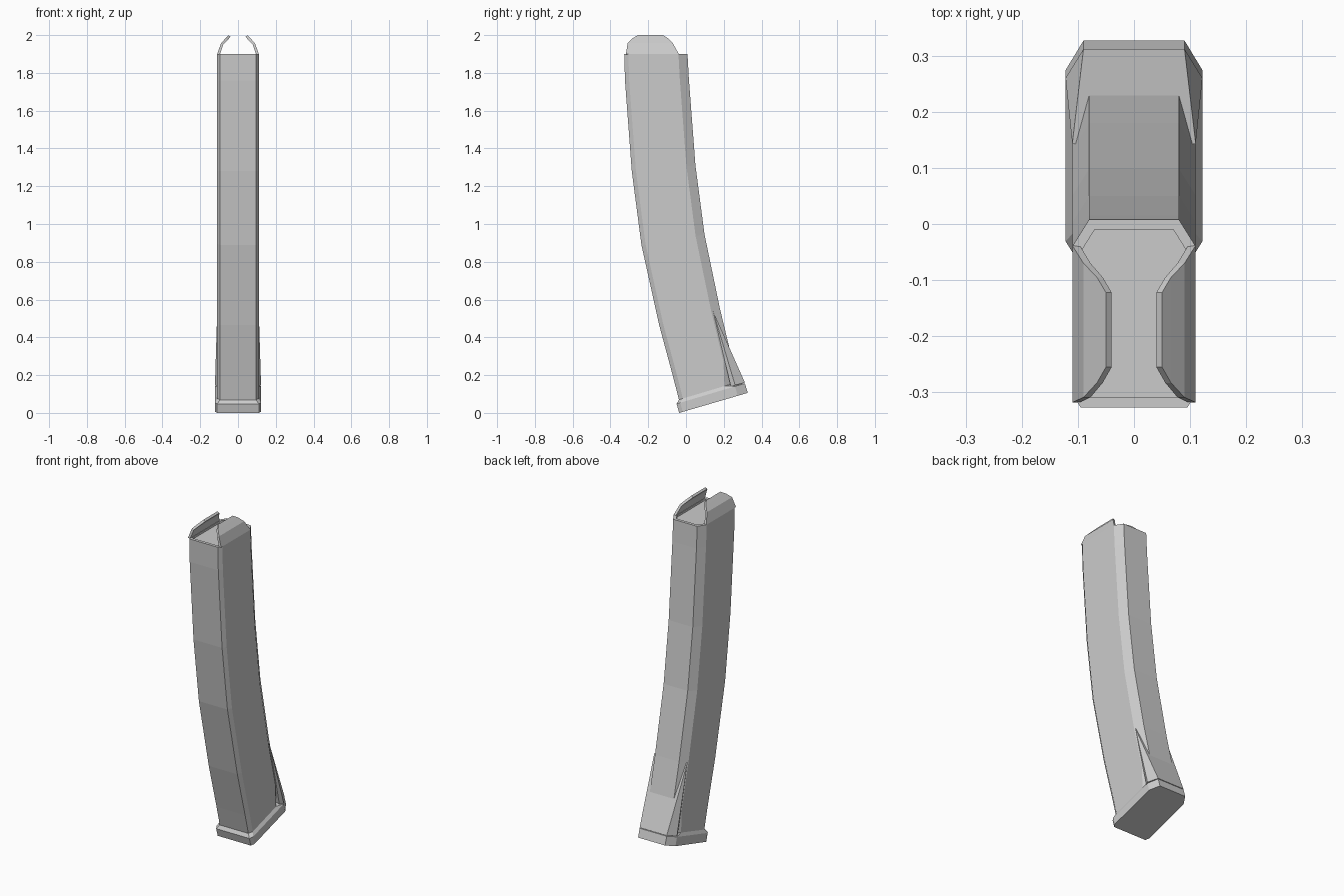
import bpy, bmesh
from mathutils import Vector

if "Cube" in bpy.data.objects:
    bpy.data.objects.remove(bpy.data.objects["Cube"])


def finish(bm, name):
    bmesh.ops.recalc_face_normals(bm, faces=bm.faces)
    mesh = bpy.data.meshes.new(name)
    bm.to_mesh(mesh)
    bm.free()
    ob = bpy.data.objects.new(name, mesh)
    bpy.context.collection.objects.link(ob)
    return ob


def ring(bm, front, rear, xf, w, xr, cf, cr):
    """Chamfered rectangle spanning front -> rear in the y/z plane."""
    f, r = Vector(front), Vector(rear)
    d = (r - f).normalized()
    half = [(xf, f), (w, f + d * cf), (w, r - d * cr), (xr, r)]
    pts = half + [(-x, p) for x, p in reversed(half)]
    return [bm.verts.new((x, p.x, p.y)) for x, p in pts]


def loft(bm, rings):
    n = len(rings[0])
    for a, b in zip(rings, rings[1:]):
        for i in range(n):
            j = (i + 1) % n
            bm.faces.new((a[i], a[j], b[j], b[i]))
    bm.faces.new(rings[0])
    return bm.faces.new(rings[-1])


# Curved body: front and rear (y, z) of each section, bottom to top
sections = [((-0.035, 0.06), (0.25, 0.145)), ((-0.068, 0.19), (0.244, 0.285)),
            ((-0.142, 0.465), (0.18, 0.55)), ((-0.236, 0.89), (0.098, 0.945)),
            ((-0.287, 1.28), (0.05, 1.31)), ((-0.323, 1.76), (0.015, 1.77)),
            ((-0.327, 1.9), (0.008, 1.9))]
bm = bmesh.new()
top = loft(bm, [ring(bm, f, r, 0.095, 0.11, 0.08, 0.022, 0.048) for f, r in sections])
bmesh.ops.recalc_face_normals(bm, faces=bm.faces)
# Recessed top with a thin rim
bmesh.ops.inset_region(bm, faces=[top], thickness=0.018, use_even_offset=True)
lower = bmesh.ops.extrude_discrete_faces(bm, faces=[top])["faces"][0]
for v in lower.verts:
    v.co.z -= 0.012
finish(bm, "magazine_body")

# Tilted base plate with bevelled top
bm = bmesh.new()
loft(bm, [ring(bm, (-0.036, 0.007), (0.327, 0.113), 0.11, 0.122, 0.09, 0.02, 0.055),
          ring(bm, (-0.05, 0.055), (0.312, 0.163), 0.11, 0.122, 0.09, 0.02, 0.055),
          ring(bm, (-0.037, 0.077), (0.25, 0.163), 0.095, 0.11, 0.08, 0.02, 0.045)])
base = finish(bm, "base_plate")
low = min(v.co.z for v in base.data.vertices)
for v in base.data.vertices:
    v.co.z -= low

# Rear flare blending the body into the base plate
bm = bmesh.new()
for x, y, z in [(0.11, 0.143, 0.54), (0.11, 0.237, 0.14), (0.08, 0.245, 0.285),
                (0.122, 0.26, 0.147), (0.09, 0.312, 0.16)]:
    for s in (1, -1):
        bm.verts.new((s * x, y, z))
bmesh.ops.convex_hull(bm, input=bm.verts)
bmesh.ops.dissolve_limit(bm, angle_limit=0.01, verts=bm.verts, edges=bm.edges)
finish(bm, "rear_flare")

# Feed lips: rows of (x, z, front y, rear y), thickened and mirrored
bm = bmesh.new()
rows = [[bm.verts.new((x, y, z)) for y in (y0, y1)] for x, z, y0, y1 in
        [(0.11, 1.9, -0.318, -0.038), (0.09, 1.957, -0.309, -0.07),
         (0.066, 1.983, -0.283, -0.095), (0.05, 2.0, -0.255, -0.122)]]
for (a, b), (d, c) in zip(rows, rows[1:]):
    bm.faces.new((a, b, c, d))
mesh = bpy.data.meshes.new("feed_lips")
bm.to_mesh(mesh)
bm.free()
lips = bpy.data.objects.new("feed_lips", mesh)
bpy.context.collection.objects.link(lips)
solid = lips.modifiers.new("thickness", "SOLIDIFY")
solid.thickness = 0.014
solid.offset = -1
lips.modifiers.new("mirror", "MIRROR").use_axis[0] = True
